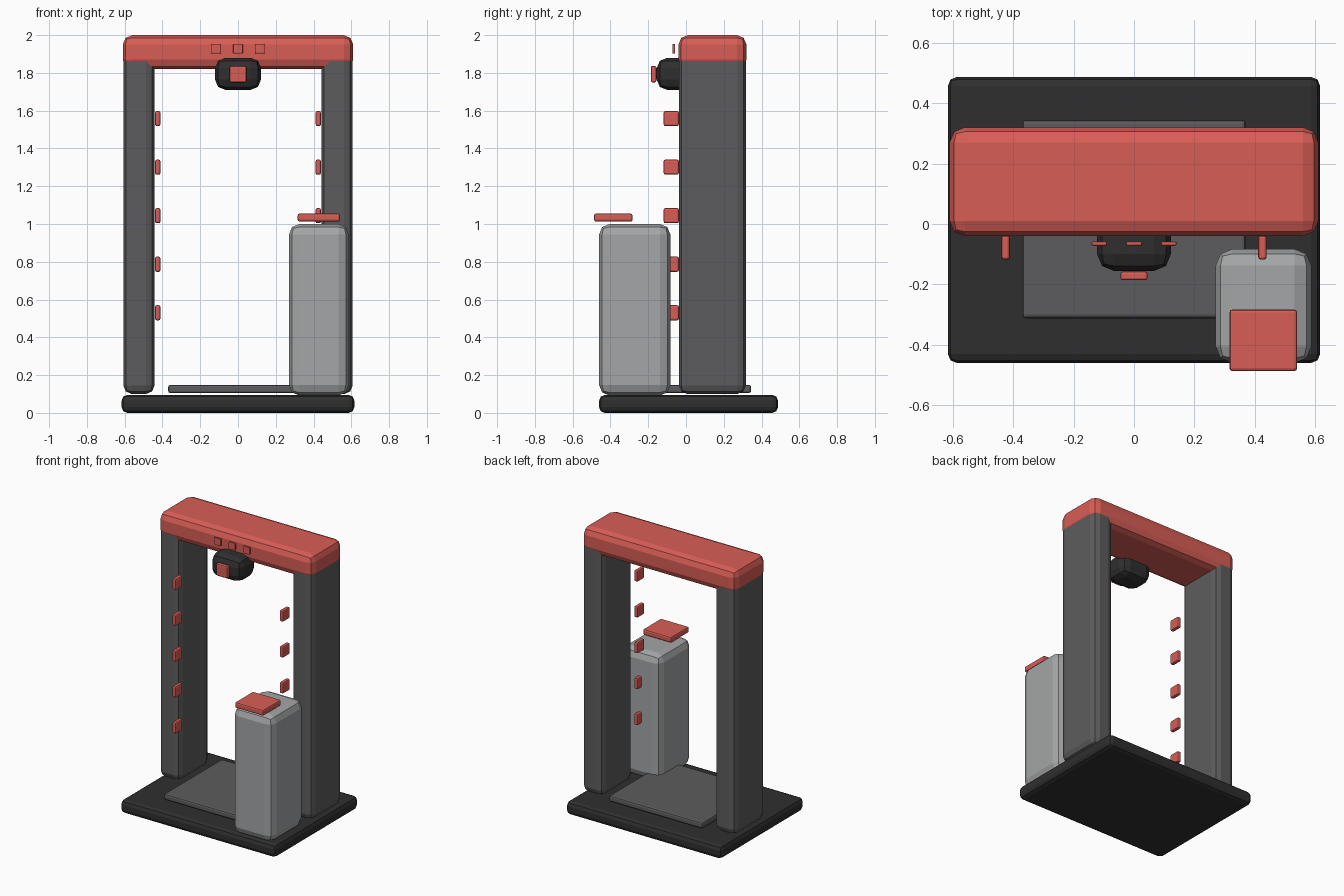
import bpy

if "Cube" in bpy.data.objects:
    bpy.data.objects.remove(bpy.data.objects["Cube"])


def material(name, rgb):
    m = bpy.data.materials.new(name)
    m.diffuse_color = (*rgb, 1.0)
    m.use_nodes = True
    m.node_tree.nodes["Principled BSDF"].inputs["Base Color"].default_value = m.diffuse_color
    return m


RED = material("red", (0.69, 0.11, 0.092))
BLACK = material("near_black", (0.028, 0.028, 0.029))
DARK = material("dark_grey", (0.108, 0.108, 0.112))
LIGHT = material("light_grey", (0.37, 0.38, 0.385))


def block(name, x, y, z, mat, bevel, segments=2):
    """Bevelled box given by its (min, max) range on each axis."""
    ranges = (x, y, z)
    bpy.ops.mesh.primitive_cube_add(size=1, location=[(a + b) / 2 for a, b in ranges])
    ob = bpy.context.object
    ob.name = name
    ob.scale = [b - a for a, b in ranges]
    bpy.ops.object.transform_apply(location=False, rotation=False, scale=True)
    ob.data.materials.append(mat)
    mod = ob.modifiers.new("rounded_edges", "BEVEL")
    mod.width = bevel
    mod.segments = segments
    return ob


# Floor plate and standing pad
block("base_plate", (-0.616, 0.616), (-0.46, 0.487), (0.0, 0.095), BLACK, 0.03)
block("floor_pad", (-0.37, 0.37), (-0.312, 0.345), (0.105, 0.148), DARK, 0.012)

# Gate frame
block("top_beam", (-0.61, 0.61), (-0.04, 0.32), (1.82, 2.0), RED, 0.05)
for side, s in (("left", -1), ("right", 1)):
    xs = sorted((s * 0.442, s * 0.607))
    block(side + "_post", xs, (-0.037, 0.317), (0.1, 1.94), DARK, 0.045)
    # Row of sensor plates on the inner front edge of each post
    for i in range(5):
        zc = 0.53 + i * 0.257
        block(f"{side}_sensor_{i + 1}", sorted((s * 0.411, s * 0.439)),
              (-0.118, -0.038), (zc - 0.04, zc + 0.04), RED, 0.009)

# Scanner head under the beam, with its lens plate
block("scanner_head", (-0.122, 0.122), (-0.155, 0.045), (1.71, 1.88), BLACK, 0.055)
block("scanner_lens", (-0.045, 0.045), (-0.186, -0.157), (1.75, 1.837), RED, 0.008)

# Three indicator lights on the beam
for i in (-1, 0, 1):
    block(f"indicator_{i + 2}", (i * 0.115 - 0.026, i * 0.115 + 0.026),
          (-0.072, -0.058), (1.902, 1.954), RED, 0.005)

# Operator console with its control panel
block("console", (0.27, 0.587), (-0.46, -0.083), (0.092, 1.0), LIGHT, 0.055)
block("control_panel", (0.316, 0.54), (-0.487, -0.283), (1.013, 1.055), RED, 0.01)
